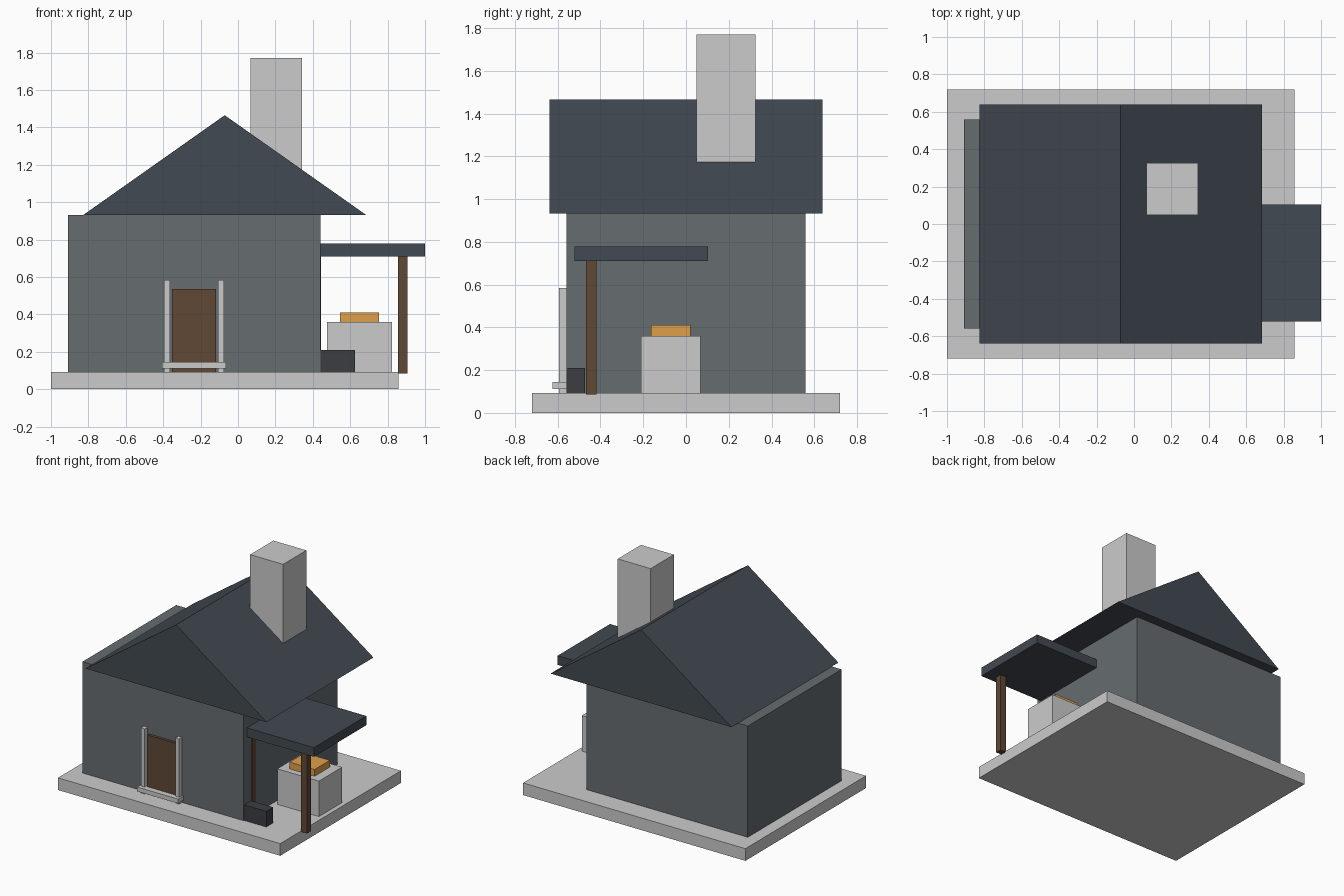
import bpy, bmesh

if "Cube" in bpy.data.objects:
    bpy.data.objects.remove(bpy.data.objects["Cube"])


def material(name, rgb):
    m = bpy.data.materials.new(name)
    m.diffuse_color = (*rgb, 1)
    m.use_nodes = True
    m.node_tree.nodes["Principled BSDF"].inputs["Base Color"].default_value = m.diffuse_color
    return m


WALL = material("wall_stone", (0.133, 0.150, 0.162))
SLATE = material("slate", (0.055, 0.067, 0.085))
WOOD = material("wood", (0.117, 0.065, 0.037))
IRON = material("iron", (0.045, 0.048, 0.054))
EMBER = material("ember", (0.73, 0.35, 0.07))


def extrude_profile(name, profile, y0, y1, mat=None):
    """Extrude a closed x-z outline from y0 to y1."""
    bm = bmesh.new()
    face = bm.faces.new([bm.verts.new((x, y0, z)) for x, z in profile])
    ext = bmesh.ops.extrude_face_region(bm, geom=[face])
    verts = [g for g in ext["geom"] if isinstance(g, bmesh.types.BMVert)]
    bmesh.ops.translate(bm, verts=verts, vec=(0, y1 - y0, 0))
    bmesh.ops.recalc_face_normals(bm, faces=bm.faces)
    mesh = bpy.data.meshes.new(name)
    bm.to_mesh(mesh)
    bm.free()
    ob = bpy.data.objects.new(name, mesh)
    bpy.context.collection.objects.link(ob)
    if mat:
        mesh.materials.append(mat)
    return ob


def box(name, x, y, z, mat=None):
    (a, b), (c, d) = x, z
    return extrude_profile(name, [(a, c), (b, c), (b, d), (a, d)], *y, mat)


# House body
box("foundation", (-1.0, 0.857), (-0.72, 0.72), (0, 0.092))
box("walls", (-0.908, 0.44), (-0.56, 0.56), (0.09, 0.932), WALL)
extrude_profile("gable_roof", [(-0.827, 0.932), (0.685, 0.932), (-0.071, 1.465)],
                -0.638, 0.638, SLATE)
box("chimney", (0.068, 0.343), (0.048, 0.325), (1.0, 1.77))

# Doorway
DOOR_X = -0.235
box("door", (DOOR_X - 0.117, DOOR_X + 0.117), (-0.58, -0.54), (0.09, 0.536), WOOD)
for side, s in (("left", -1), ("right", 1)):
    cx = DOOR_X + s * 0.144
    box(f"door_jamb_{side}", (cx - 0.016, cx + 0.016), (-0.595, -0.55), (0.09, 0.584))
box("door_step", (DOOR_X - 0.171, DOOR_X + 0.171), (-0.624, -0.55), (0.112, 0.145))

# Side canopy on two posts
box("canopy", (0.30, 1.0), (-0.522, 0.104), (0.71, 0.779), SLATE)
for side, cx in (("inner", 0.42), ("outer", 0.88)):
    box(f"canopy_post_{side}", (cx - 0.025, cx + 0.025), (-0.468, -0.419), (0.085, 0.712), WOOD)

# Hearth under the canopy
box("hearth", (0.475, 0.823), (-0.21, 0.067), (0.09, 0.36))
box("embers", (0.545, 0.754), (-0.163, 0.02), (0.355, 0.411), EMBER)
box("trough", (0.42, 0.625), (-0.555, -0.472), (0.09, 0.21), IRON)
